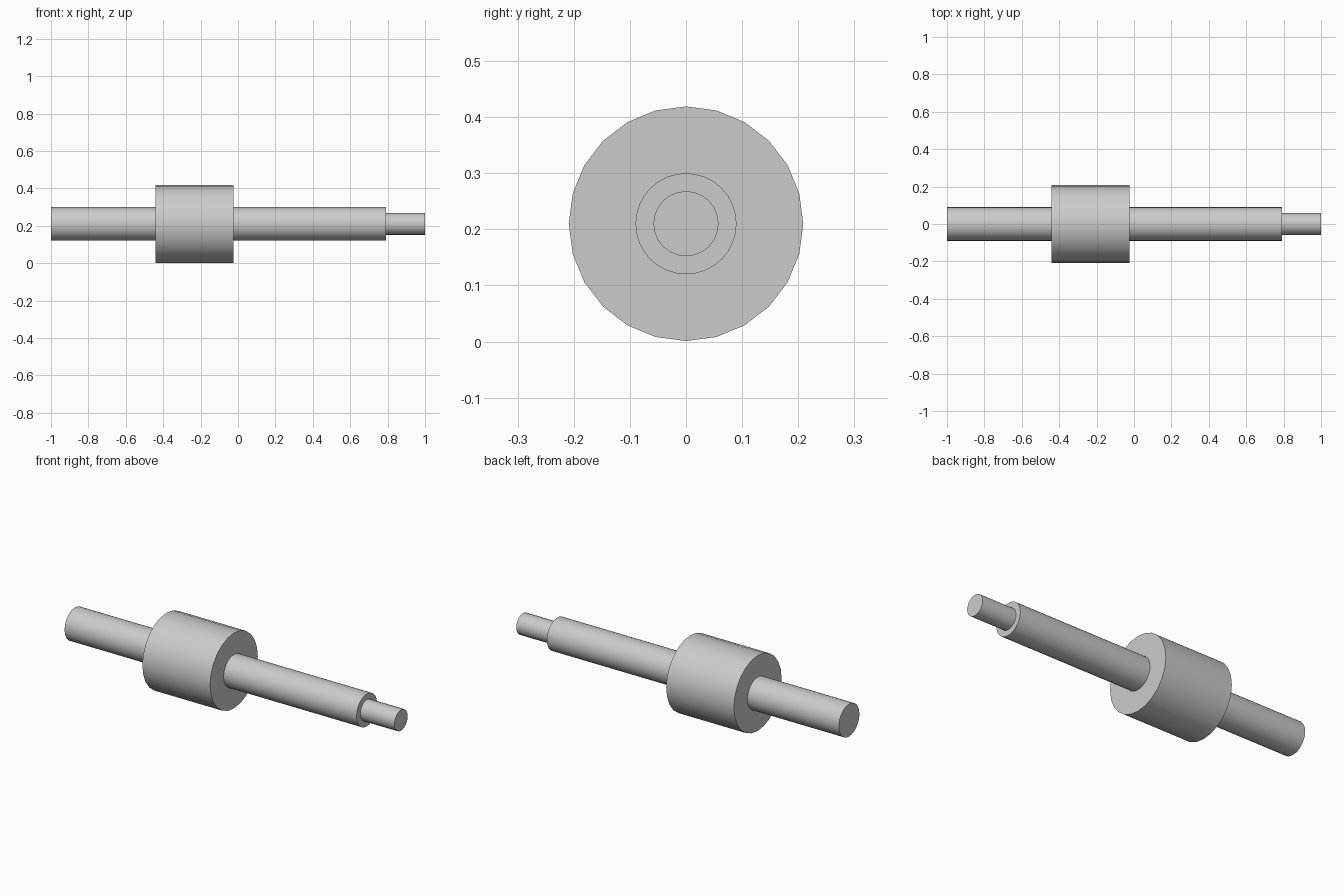
import bpy, math

if "Cube" in bpy.data.objects:
    bpy.data.objects.remove(bpy.data.objects["Cube"])

steel = bpy.data.materials.new("steel_grey")
steel.diffuse_color = (0.6, 0.6, 0.6, 1)
steel.use_nodes = True
steel.node_tree.nodes["Principled BSDF"].inputs["Base Color"].default_value = steel.diffuse_color
AXIS_Z = 0.21


def rod(name, x0, x1, radius, sides):
    # Cylinder lying along x, with a vertex at the top
    bpy.ops.mesh.primitive_cylinder_add(
        vertices=sides, radius=radius, depth=x1 - x0,
        location=((x0 + x1) / 2, 0, AXIS_Z), rotation=(0, math.pi / 2, 0))
    ob = bpy.context.object
    ob.name = name
    ob.data.materials.append(steel)
    bpy.ops.object.shade_smooth_by_angle(angle=math.radians(35))
    return ob


# Left shaft, thick collar, right shaft and thin tip
rod("left_shaft", -1.0, -0.44, 0.09, 32)
rod("collar", -0.44, -0.025, 0.209, 24)
rod("right_shaft", -0.025, 0.79, 0.09, 32)
rod("shaft_tip", 0.79, 1.0, 0.058, 24)
